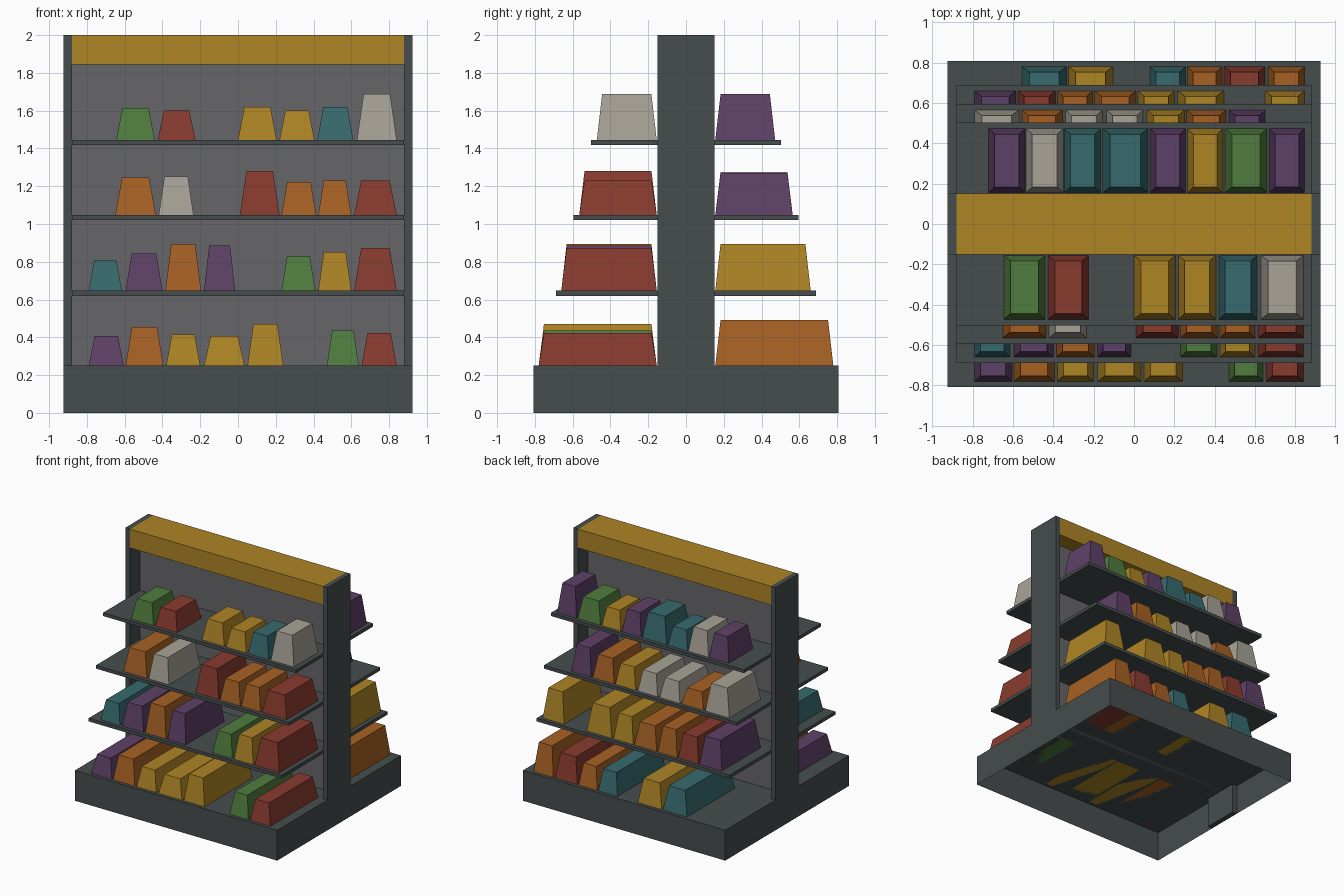
import bpy, bmesh

if "Cube" in bpy.data.objects:
    bpy.data.objects.remove(bpy.data.objects["Cube"])

def srgb(r, g, b):
    f = lambda c: (c / 255 / 12.92) if c < 10.3 else ((c / 255 + 0.055) / 1.055) ** 2.4
    return (f(r), f(g), f(b), 1.0)

COLOURS = {
    'frame': (70, 77, 77), 'panel': (102, 101, 104), 'yellow': (174, 133, 37),
    'green': (80, 125, 62), 'red': (137, 59, 47), 'orange': (167, 97, 36),
    'purple': (95, 65, 104), 'teal': (55, 107, 111), 'white': (168, 163, 151),
}
MATS = {}
for n, c in COLOURS.items():
    MATS[n] = bpy.data.materials.new(n)
    MATS[n].diffuse_color = srgb(*c)

def box(name, colour, x, y, z, inset=(0, 0), open_bottom=False):
    """Box between (min, max) ranges; the top can be inset in x and y."""
    bm = bmesh.new()
    bmesh.ops.create_cube(bm, size=1)
    for v in bm.verts:
        top = v.co.z > 0
        sx, sy = (1 if v.co.x > 0 else -1), (1 if v.co.y > 0 else -1)
        v.co.x = x[sx > 0] - (sx * inset[0] if top else 0)
        v.co.y = y[sy > 0] - (sy * inset[1] if top else 0)
        v.co.z = z[top]
    if open_bottom:
        bm.normal_update()
        low = [f for f in bm.faces if f.normal.z < -0.9]
        bmesh.ops.delete(bm, geom=low, context='FACES_ONLY')
    me = bpy.data.meshes.new(name)
    bm.to_mesh(me)
    bm.free()
    me.materials.append(MATS[colour])
    ob = bpy.data.objects.new(name, me)
    bpy.context.collection.objects.link(ob)
    return ob

# Frame: hollow plinth, end posts, back panel and header
box('base', 'frame', (-.923, .923), (-.807, .807), (0, .25), open_bottom=True)
for s, n in ((-1, 'left'), (1, 'right')):
    box(n + '_post', 'frame', sorted((s * .88, s * .923)), (-.15, .15), (0, 2))
box('centre_panel', 'panel', (-.88, .88), (-.02, .02), (.25, 1.85))
box('header', 'yellow', (-.88, .88), (-.15, .15), (1.845, 2))

# Shelf levels: top height, shelf depth, front of goods
LEVELS = [(.25, None, .78), (.647, .688, .66), (1.047, .595, .565), (1.445, .502, .472)]
for i, (z, d, _) in enumerate(LEVELS):
    if d:
        for s, n in ((-1, 'front'), (1, 'back')):
            box(f'{n}_shelf_{i}', 'frame', (-.88, .88), sorted((s * .02, s * d)), (z - .027, z))

# Goods per level: left x, right x, top z, colour
FRONT = [
    [(-.79, -.605, .406, 'purple'), (-.595, -.395, .454, 'orange'), (-.38, -.2, .416, 'yellow'),
     (-.18, .035, .406, 'yellow'), (.05, .24, .47, 'yellow'), (.47, .64, .435, 'green'),
     (.655, .84, .423, 'red')],
    [(-.79, -.615, .81, 'teal'), (-.595, -.4, .843, 'purple'), (-.385, -.195, .894, 'orange'),
     (-.18, -.015, .886, 'purple'), (.23, .41, .83, 'green'), (.425, .6, .851, 'yellow'),
     (.615, .84, .873, 'red')],
    [(-.65, -.435, 1.245, 'orange'), (-.42, -.235, 1.252, 'white'), (.01, .22, 1.281, 'red'),
     (.23, .415, 1.223, 'orange'), (.425, .6, 1.23, 'orange'), (.615, .84, 1.23, 'red')],
    [(-.645, -.44, 1.613, 'green'), (-.425, -.225, 1.6, 'red'), (0, .205, 1.62, 'yellow'),
     (.22, .405, 1.6, 'yellow'), (.42, .61, 1.62, 'teal'), (.63, .84, 1.687, 'white')],
]
BACK = [
    [(-.555, -.335, .45, 'teal'), (-.325, -.105, .45, 'yellow'), (.08, .255, .43, 'teal'),
     (.265, .435, .43, 'orange'), (.445, .65, .46, 'red'), (.665, .845, .492, 'orange')],
    [(-.79, -.585, .88, 'purple'), (-.575, -.39, .85, 'red'), (-.38, -.205, .86, 'orange'),
     (-.195, .01, .84, 'orange'), (.02, .2, .86, 'yellow'), (.215, .445, .88, 'yellow'),
     (.65, .845, .895, 'yellow')],
    [(-.79, -.57, 1.275, 'white'), (-.555, -.355, 1.18, 'orange'), (-.34, -.155, 1.21, 'white'),
     (-.135, .045, 1.22, 'white'), (.065, .25, 1.22, 'yellow'), (.26, .455, 1.24, 'orange'),
     (.47, .65, 1.27, 'purple')],
    [(-.72, -.54, 1.645, 'purple'), (-.535, -.35, 1.645, 'white'), (-.345, -.165, 1.6, 'teal'),
     (-.155, .07, 1.66, 'teal'), (.08, .255, 1.63, 'purple'), (.265, .44, 1.6, 'yellow'),
     (.45, .66, 1.625, 'green'), (.67, .845, 1.687, 'purple')],
]
for s, side, rows in ((-1, 'front', FRONT), (1, 'back', BACK)):
    for i, row in enumerate(rows):
        z, _, front = LEVELS[i]
        for j, (x0, x1, top, col) in enumerate(row):
            box(f'{side}_goods_{i}_{j}', col, (x0, x1), sorted((s * .155, s * front)),
                (z, top), inset=((x1 - x0) * .165, .028))

for m in bpy.data.materials:
    if m.users and not m.is_grease_pencil:
        m.use_nodes = True
        m.node_tree.nodes["Principled BSDF"].inputs["Base Color"].default_value = m.diffuse_color
